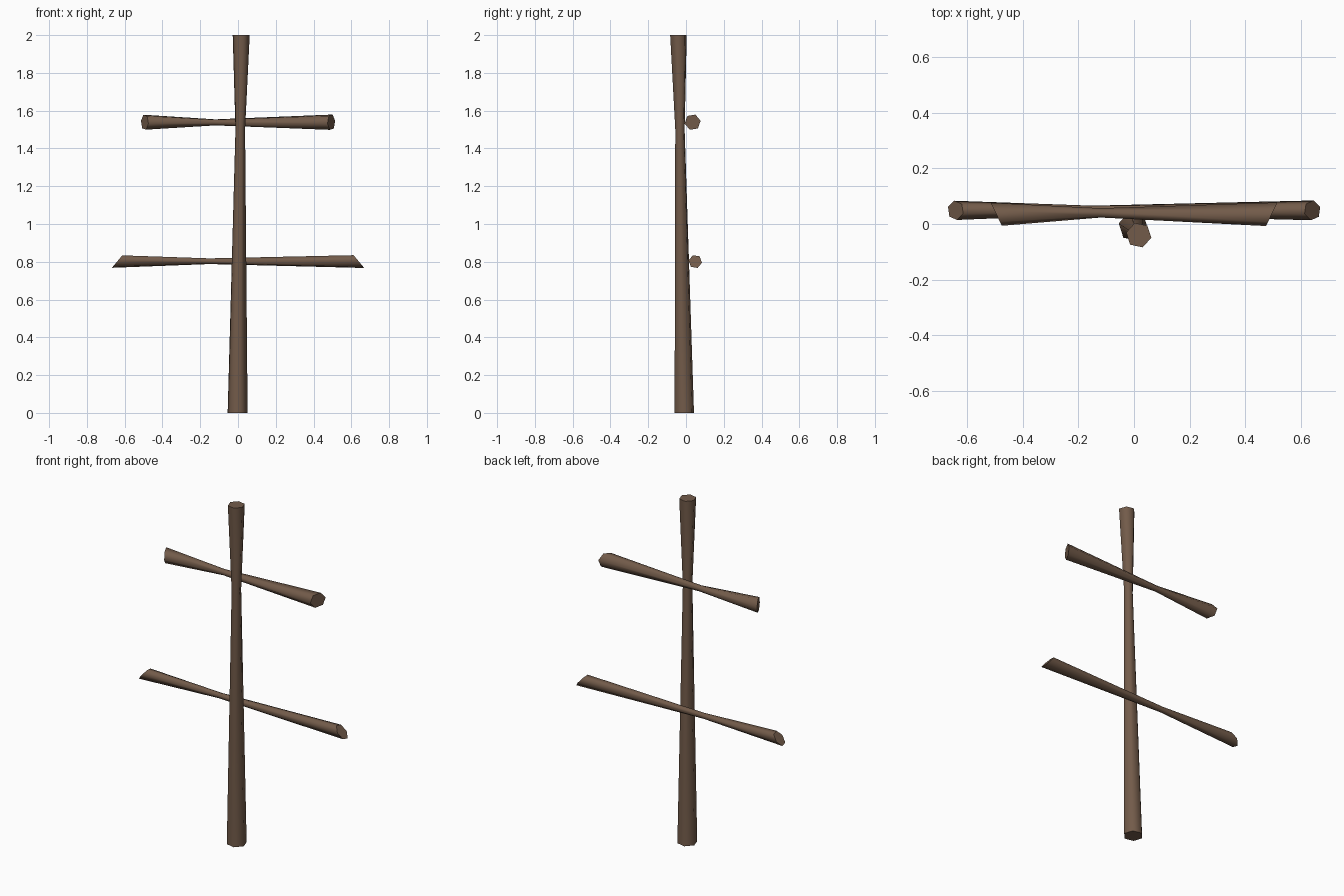
import bpy, bmesh
from math import cos, sin, radians

if "Cube" in bpy.data.objects:
    bpy.data.objects.remove(bpy.data.objects["Cube"])

wood = bpy.data.materials.new("brown wood")
wood.diffuse_color = (0.17, 0.105, 0.068, 1)
wood.use_nodes = True
wood.node_tree.nodes["Principled BSDF"].inputs["Base Color"].default_value = wood.diffuse_color


def pole(name, rings, place, phase):
    """Six-sided pole through rings (along, a, b, radius, slant_a, slant_b)."""
    bm = bmesh.new()
    loops = []
    for along, a, b, r, sa, sb in rings:
        loop = []
        for i in range(6):
            t = radians(phase + 60 * i)
            da, db = r * cos(t), r * sin(t)
            loop.append(bm.verts.new(place(along + sa * da + sb * db, a + da, b + db)))
        loops.append(loop)
    for lo, hi in zip(loops, loops[1:]):
        for i in range(6):
            j = (i + 1) % 6
            bm.faces.new((lo[i], lo[j], hi[j], hi[i])).smooth = True
    # flat sawn ends with crisp rims
    for loop in (loops[0], loops[-1]):
        cap = bm.faces.new(loop)
        for e in cap.edges:
            e.smooth = False
    bmesh.ops.recalc_face_normals(bm, faces=bm.faces)
    mesh = bpy.data.meshes.new(name)
    bm.to_mesh(mesh)
    bm.free()
    mesh.materials.append(wood)
    obj = bpy.data.objects.new(name, mesh)
    bpy.context.collection.objects.link(obj)


def upright(s, a, b):
    return (a, b, s)


def crosswise(s, a, b):
    return (s, a, b)


# upright post, narrowest three quarters of the way up
pole("post", [(0, -0.002, -0.009, 0.054, 0, 0),
              (1.5, 0.012, -0.032, 0.026, 0, 0),
              (2, 0.017, -0.040, 0.046, 0, 0)], upright, -12)

# lower rail, ends sawn at a slant so they face upward
pole("lower_rail", [(-0.64, 0.049, 0.801, 0.035, 0, 0.83),
                    (-0.15, 0.050, 0.803, 0.016, 0, 0),
                    (0.64, 0.049, 0.801, 0.036, 0, -0.83)], crosswise, -10)

# upper rail, ends sawn at a slant so they face forward
pole("upper_rail", [(-0.494, 0.035, 1.539, 0.042, -0.48, 0),
                    (-0.12, 0.040, 1.538, 0.017, 0, 0),
                    (0.494, 0.035, 1.539, 0.043, 0.48, 0)], crosswise, 10)
